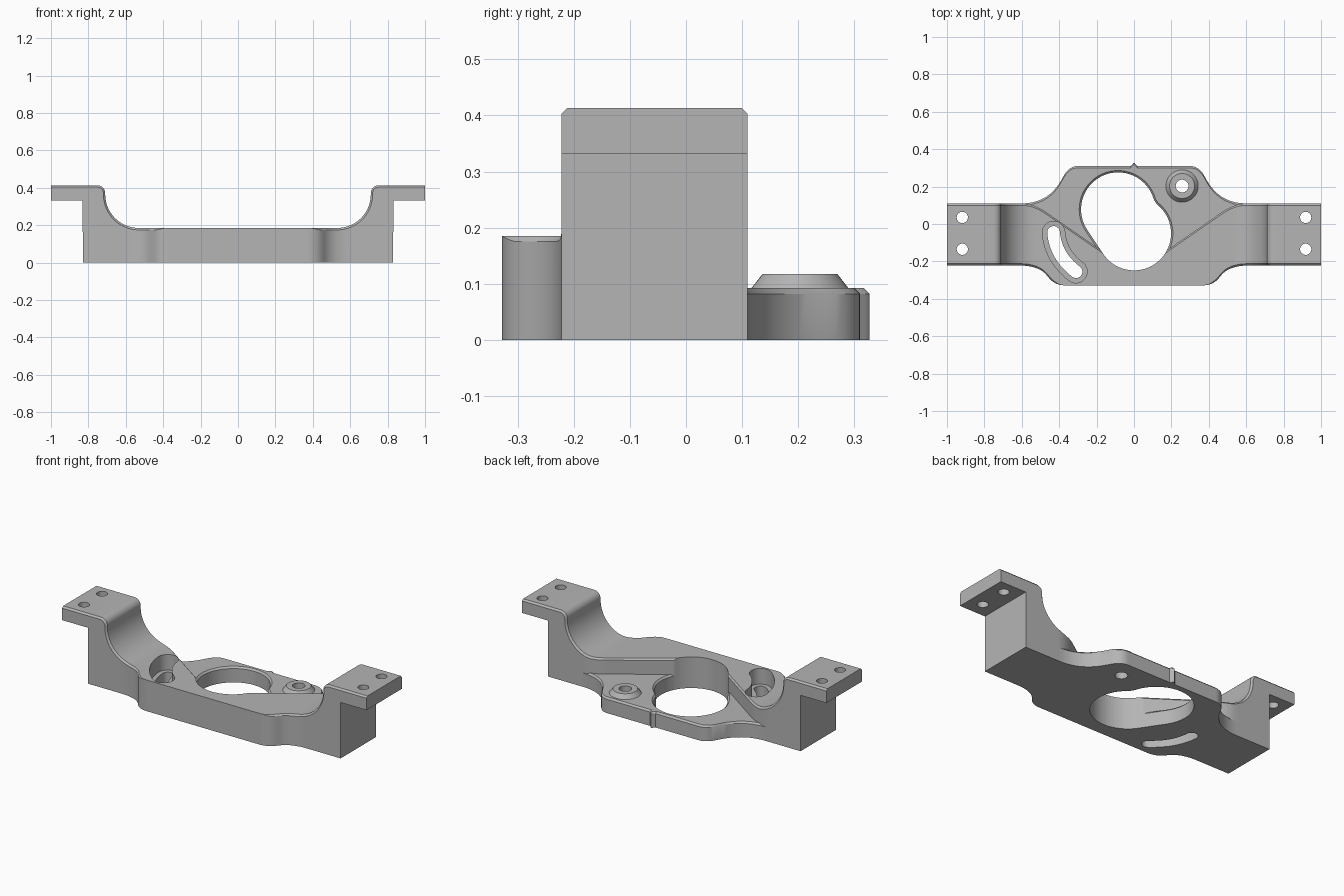
import bpy, bmesh
from math import sin, cos, pi, radians, atan2, acos
from mathutils import Vector

cube = bpy.data.objects.get("Cube")
if cube:
    bpy.data.objects.remove(cube)

metal = bpy.data.materials.new("grey metal")
metal.use_nodes = True
metal.diffuse_color = (0.46, 0.46, 0.46, 1)
metal.node_tree.nodes["Principled BSDF"].inputs["Base Color"].default_value = (0.46, 0.46, 0.46, 1)


def finish(name, bm):
    bmesh.ops.remove_doubles(bm, verts=bm.verts, dist=1e-5)
    bmesh.ops.recalc_face_normals(bm, faces=bm.faces)
    mesh = bpy.data.meshes.new(name)
    bm.to_mesh(mesh)
    bm.free()
    mesh.materials.append(metal)
    obj = bpy.data.objects.new(name, mesh)
    bpy.context.collection.objects.link(obj)
    return obj


def skin(name, rings):
    """Closed solid through a row of equal point rings."""
    bm = bmesh.new()
    rows = [[bm.verts.new(p) for p in ring] for ring in rings]
    n = len(rows[0])
    for a, b in zip(rows, rows[1:]):
        for i in range(n):
            j = (i + 1) % n
            bm.faces.new((a[i], a[j], b[j], b[i]))
    bm.faces.new(rows[0])
    bm.faces.new(rows[-1])
    return finish(name, bm)


def prism(name, low, z0, z1, high=None):
    return skin(name, [[(x, y, z0) for x, y in low], [(x, y, z1) for x, y in (high or low)]])


def arc(cx, cy, r, a0, a1, n):
    return [(cx + r * cos(a0 + (a1 - a0) * i / n), cy + r * sin(a0 + (a1 - a0) * i / n))
            for i in range(n + 1)]


def circle(cx, cy, r, n=40):
    return arc(cx, cy, r, 0, 2 * pi, n)[:-1]


def bez(a, b, c, n=10):
    a, b, c = Vector(a), Vector(b), Vector(c)
    pts = [a * (1 - t) ** 2 + b * 2 * t * (1 - t) + c * t * t for t in (i / n for i in range(n + 1))]
    return [tuple(p) for p in pts]


def edge(points):
    """Plan edge y(|x|), read by straight interpolation."""
    def y_at(x):
        x = abs(x)
        for (xa, ya), (xb, yb) in zip(points, points[1:]):
            if x <= xb:
                return ya + (yb - ya) * (x - xa) / max(xb - xa, 1e-9)
        return points[-1][1]
    return y_at


def loft(name, half, front, back, front_bevel, back_bevel):
    """Sections across x from stations (x, z, normal x, normal z, bottom)."""
    mirrored = [(-x, z, -nx, nz, b) for x, z, nx, nz, b in reversed(half[1:])]
    rings = []
    for x, z, nx, nz, bottom in mirrored + half:
        cf, cb = front_bevel(x), back_bevel
        xf, xb = x - nx * cf, x - nx * cb
        rings.append([(x, front(x), bottom), (xf, front(xf), z - nz * cf), (x, front(x) + cf, z),
                      (x, back(x) - cb, z), (xb, back(xb), z - nz * cb), (x, back(x), bottom)])
    return skin(name, rings)


# Plan edges of the raised bridge and the lower plate
front_edge = edge([(0, -0.328)] + bez((0.37, -0.328), (0.43, -0.328), (0.465, -0.275))
                  + bez((0.465, -0.275), (0.51, -0.222), (0.61, -0.222)) + [(1.1, -0.222)])
bridge_back = edge([(0, -0.16), (0.147, -0.16)] + bez((0.474, 0.066), (0.538, 0.11), (0.602, 0.11))
                   + [(1.1, 0.11)])
plate_back = edge([(0, 0.327), (0.004, 0.325), (0.018, 0.31)]
                  + bez((0.30, 0.31), (0.35, 0.31), (0.38, 0.25))
                  + bez((0.38, 0.25), (0.45, 0.11), (0.60, 0.11)) + [(1.1, 0.11)])

# Bridge: flat middle, concave rise, rounded shoulder, overhanging ear
stations = [(i * 0.01, 0.185, 0, 1, 0) for i in range(53)]
for i in range(17):
    a = -pi / 2 + i / 16 * pi / 2
    stations.append((0.53 + 0.18 * cos(a), 0.365 + 0.18 * sin(a), -cos(a), -sin(a), 0))
for i in range(9):
    a = pi - i / 8 * pi / 2
    stations.append((0.75 + 0.04 * cos(a), 0.373 + 0.04 * sin(a), cos(a), sin(a), 0))
stations += [(0.83, 0.413, 0, 1, 0), (0.8301, 0.413, 0, 1, 0.332), (1, 0.413, 0, 1, 0.332)]
bridge = loft("bridge_with_ears", stations, front_edge, bridge_back,
              lambda x: 0.01 * min(1, max(0, (abs(x) - 0.39) / 0.05)), 0.01)

# Lower plate behind the bridge, with a small nub on its back edge
xs = sorted([i * 0.01 for i in range(61)] + [0.004, 0.018])
plate = loft("lower_plate", [(x, 0.092, 0, 1, 0) for x in xs],
             lambda x: bridge_back(x) - 0.01, plate_back, lambda x: 0, 0.01)

# Conical boss
boss_at = (0.257, 0.203)
boss = prism("boss", circle(*boss_at, 0.092), 0.085, 0.117, circle(*boss_at, 0.067))


# Main opening: two merged circles, straight on the left, a soft neck on the right
def opening(r):
    low, up = Vector((0, -0.05)), Vector((-0.085, 0.078))
    d = up - low
    toward = atan2(d.y, d.x)
    spread = acos(d.length / 2 / 0.198)
    trim = radians(9)
    side = toward - 1.5 * pi
    lower = arc(*low, r, side, toward - spread - trim, 40)
    upper = arc(*up, r, toward - pi + spread + trim, side + 2 * pi, 40)
    neck = low + r * Vector((cos(toward - spread), sin(toward - spread)))
    return lower + bez(lower[-1], neck, upper[0], 6)[1:-1] + upper


# Curved slot outline of a given half width
def slot(r):
    path = [Vector(p) for p in bez((-0.43, -0.045), (-0.42, -0.17), (-0.31, -0.255), 16)]
    left, right = [], []
    for i, p in enumerate(path):
        t = (path[min(i + 1, 16)] - path[max(i - 1, 0)]).normalized()
        n = Vector((-t.y, t.x)) * r
        left.append(tuple(p + n))
        right.append(tuple(p - n))
    t0, t1 = path[1] - path[0], path[-1] - path[-2]
    a0, a1 = atan2(t0.y, t0.x), atan2(t1.y, t1.x)
    end = arc(*path[-1], r, a1 + pi / 2, a1 - pi / 2, 12)[1:-1]
    start = arc(*path[0], r, a0 - pi / 2, a0 - 1.5 * pi, 12)[1:-1]
    return left + end + right[::-1] + start


def cut(obj, *cutters):
    bpy.context.view_layer.objects.active = obj
    for c in cutters:
        mod = obj.modifiers.new(c.name, "BOOLEAN")
        mod.operation, mod.solver, mod.object = "DIFFERENCE", "EXACT", c
        bpy.ops.object.modifier_apply(modifier=mod.name)


hole = prism("opening_cutter", opening(0.198), -0.1, 0.6)
rim = prism("rim_cutter", opening(0.198), 0.082, 0.094, opening(0.21))
through = prism("slot_cutter", slot(0.034), -0.1, 0.6)
recess = prism("recess_cutter", slot(0.06), 0.092, 0.6)
boss_hole = prism("boss_hole_cutter", circle(*boss_at, 0.034), -0.1, 0.6)
bolts = [prism("bolt_cutter", circle(sx * 0.918, y, 0.03, 32), 0.2, 0.6)
         for sx in (-1, 1) for y in (0.035, -0.135)]

cut(bridge, hole, recess, through, *bolts)
cut(plate, rim, hole, boss_hole)
cut(boss, boss_hole)
for c in [hole, rim, through, recess, boss_hole] + bolts:
    bpy.data.objects.remove(c)

# Smooth curved walls, crisp edges
for obj in (bridge, plate, boss):
    bpy.ops.object.select_all(action="DESELECT")
    obj.select_set(True)
    bpy.context.view_layer.objects.active = obj
    bpy.ops.object.shade_smooth_by_angle(angle=radians(28))
